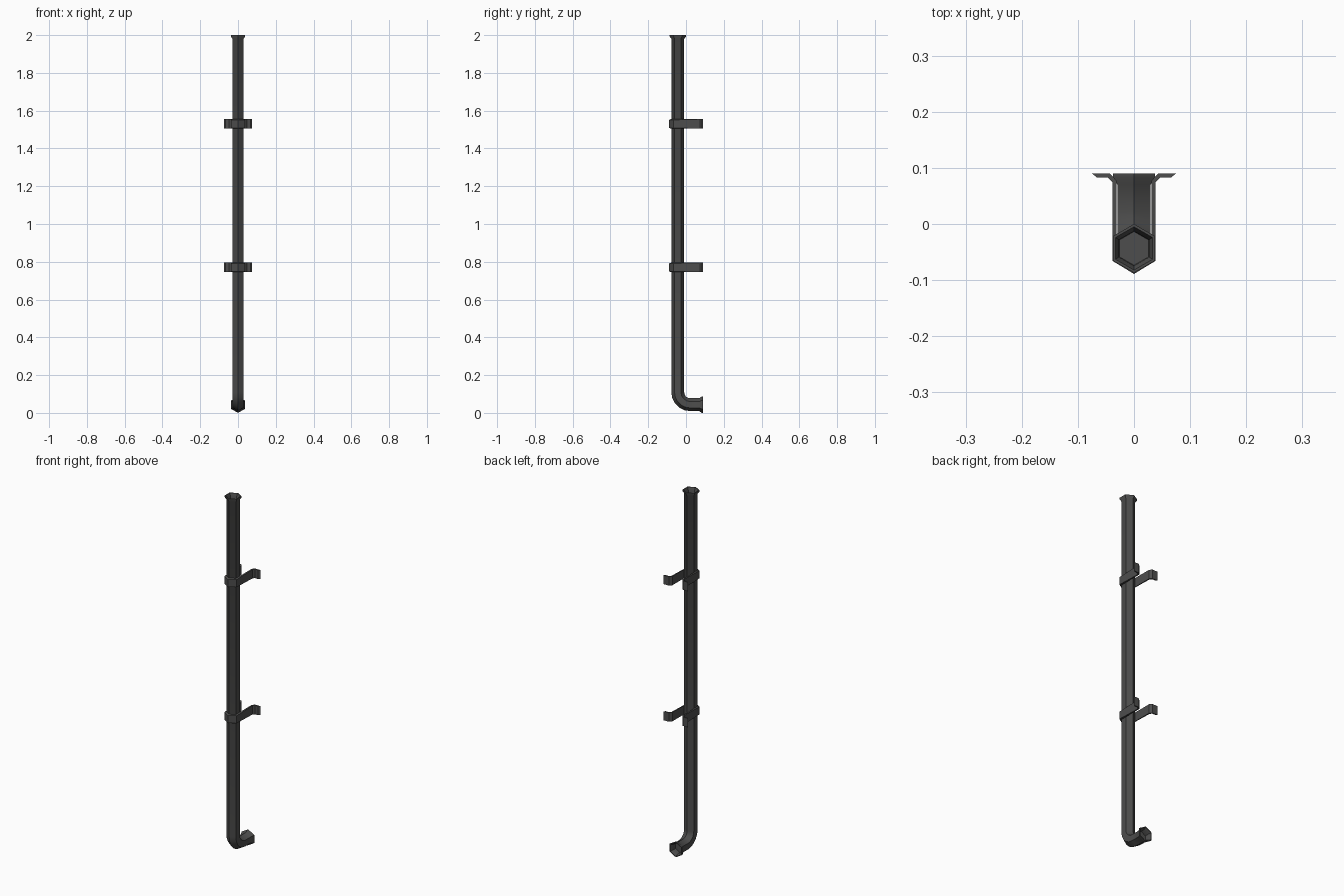
import bpy, bmesh, math
from mathutils import Vector

if "Cube" in bpy.data.objects:
    bpy.data.objects.remove(bpy.data.objects["Cube"])

SIDES = 6
PIPE_R, FLARE_R = 0.034, 0.0435
PIPE_Y, OUT_Z, BEND = -0.0435, 0.0435, 0.065


def flat(name, rgb):
    m = bpy.data.materials.new(name)
    m.diffuse_color = (*rgb, 1)
    m.use_nodes = True
    m.node_tree.nodes["Principled BSDF"].inputs["Base Color"].default_value = m.diffuse_color
    return m


metal = flat("dark grey metal", (0.075, 0.075, 0.074))


def finish(name, bm, angle):
    bmesh.ops.recalc_face_normals(bm, faces=bm.faces)
    me = bpy.data.meshes.new(name)
    bm.to_mesh(me)
    bm.free()
    me.materials.append(metal)
    ob = bpy.data.objects.new(name, me)
    bpy.context.collection.objects.link(ob)
    bpy.context.view_layer.objects.active = ob
    ob.select_set(True)
    bpy.ops.object.shade_smooth_by_angle(angle=math.radians(angle))
    ob.select_set(False)
    return ob


# Drain pipe: hexagonal rings (y, z, bend angle, radius) swept down and round the elbow
rings = [(PIPE_Y, 1.965, 0, 0.030), (PIPE_Y, 1.985, 0, 0.031), (PIPE_Y, 2.0, 0, 0.0385),
         (PIPE_Y, 2.0, 0, FLARE_R), (PIPE_Y, 1.993, 0, FLARE_R), (PIPE_Y, 1.98, 0, PIPE_R)]
for i in range(6):
    a = math.pi / 2 * i / 5
    rings.append((PIPE_Y + BEND * (1 - math.cos(a)), OUT_Z + BEND * (1 - math.sin(a)), a, PIPE_R))
q = math.pi / 2
rings += [(0.070, OUT_Z, q, PIPE_R), (0.083, OUT_Z, q, FLARE_R), (0.09, OUT_Z, q, FLARE_R),
          (0.09, OUT_Z, q, 0.0385), (0.075, OUT_Z, q, 0.031), (0.055, OUT_Z, q, 0.030)]

bm = bmesh.new()
loops = []
for y, z, a, r in rings:
    out = Vector((0, -math.cos(a), -math.sin(a)))  # towards the outside of the bend
    loops.append([bm.verts.new(Vector((0, y, z)) + r * (math.cos(t) * out + Vector((math.sin(t), 0, 0))))
                  for t in (math.tau * k / SIDES for k in range(SIDES))])
for l0, l1 in zip(loops, loops[1:]):
    for k in range(SIDES):
        j = (k + 1) % SIDES
        bm.faces.new((l0[k], l0[j], l1[j], l1[k]))
bm.faces.new(loops[0])
bm.faces.new(loops[-1])
finish("drain_pipe", bm, 35)

# Wall brackets: strap round the front of the pipe, arms back, flanges outward
outer = [(0.0, -0.089), (0.038, -0.066), (0.038, 0.074), (0.047, 0.083), (0.066, 0.083), (0.075, 0.09)]
inner = [(0.0, -0.080), (0.031, -0.062), (0.031, 0.077), (0.043, 0.09), (0.058, 0.09), (0.075, 0.09)]


def bracket(name, z):
    bm = bmesh.new()
    for s in (-1, 1):
        rows = []
        for (ox, oy), (ix, iy) in zip(outer, inner):
            h = 0.021 if oy < 0 else 0.025  # chamfered round the front
            rows.append([bm.verts.new(p) for p in (
                (s * ox, oy, z - h), (s * ox, oy, z + h),
                (s * ix, iy, z + 0.025), (s * ix, iy, z - 0.025))])
        for a, b in zip(rows, rows[1:]):
            for k in range(4):
                j = (k + 1) % 4
                bm.faces.new((a[k], a[j], b[j], b[k]))
    bmesh.ops.remove_doubles(bm, verts=bm.verts, dist=1e-5)
    finish(name, bm, 30)


bracket("upper_bracket", 1.53)
bracket("lower_bracket", 0.77)
